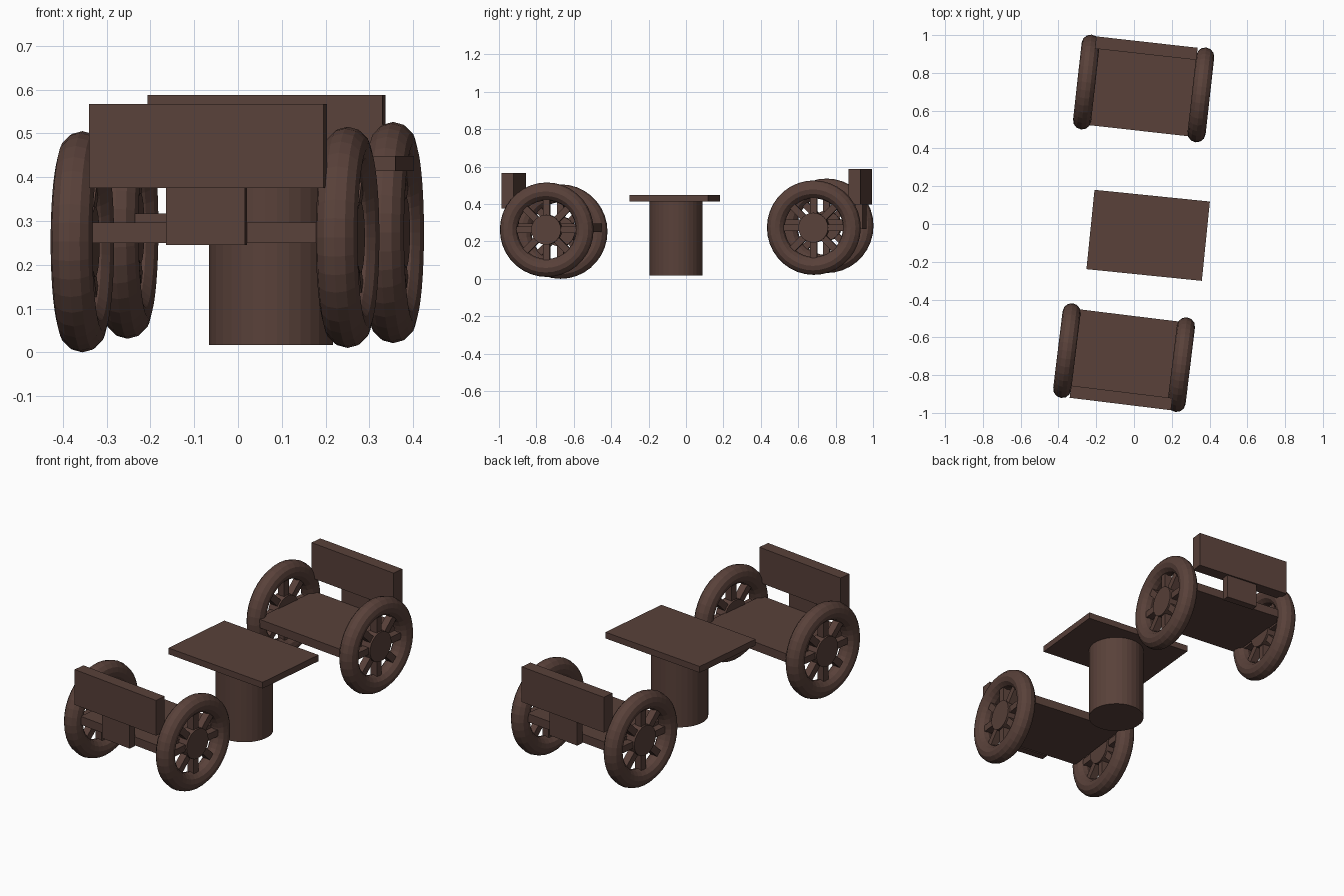
import bpy, bmesh, math
from mathutils import Matrix, Vector

if "Cube" in bpy.data.objects:
    bpy.data.objects.remove(bpy.data.objects["Cube"])

brown = bpy.data.materials.new("dark brown")
brown.diffuse_color = (0.100, 0.053, 0.042, 1)
brown.use_nodes = True
brown.node_tree.nodes["Principled BSDF"].inputs["Base Color"].default_value = brown.diffuse_color


def finish(bm, name, frame):
    """Turn a bmesh into a named object placed in a group frame."""
    me = bpy.data.meshes.new(name)
    bm.to_mesh(me)
    bm.free()
    me.materials.append(brown)
    ob = bpy.data.objects.new(name, me)
    ob.matrix_world = frame
    bpy.context.collection.objects.link(ob)
    return ob


def add_box(bm, lo, hi, m=Matrix()):
    lo, hi = Vector(lo), Vector(hi)
    t = Matrix.Translation((lo + hi) / 2) @ Matrix.Diagonal((*(hi - lo), 1))
    bmesh.ops.create_cube(bm, size=1, matrix=m @ t)


def box(name, lo, hi, frame):
    bm = bmesh.new()
    add_box(bm, lo, hi)
    finish(bm, name, frame)


def add_cylinder(bm, r, depth, sides, m):
    bmesh.ops.create_cone(bm, cap_ends=True, segments=sides, radius1=r,
                          radius2=r, depth=depth, matrix=m)


def wheel(name, x, z, frame):
    place = frame @ Matrix.Translation((x, 0, z)) @ Matrix.Rotation(math.pi / 2, 4, 'Y')
    # round tyre: a ring swept around the axle
    bm = bmesh.new()
    R, r, n, k = 0.2045, 0.048, 36, 12
    rings = []
    for i in range(n):
        a = 2 * math.pi * i / n
        ring = []
        for j in range(k):
            b = 2 * math.pi * j / k
            d = R + r * math.cos(b)
            ring.append(bm.verts.new((d * math.cos(a), d * math.sin(a), r * math.sin(b))))
        rings.append(ring)
    for i in range(n):
        p, q = rings[i], rings[(i + 1) % n]
        for j in range(k):
            l = (j + 1) % k
            bm.faces.new((p[j], q[j], q[l], p[l]))
    finish(bm, name + "_tyre", place)
    # hub disc
    bm = bmesh.new()
    add_cylinder(bm, 0.08, 0.06, 24, Matrix())
    finish(bm, name + "_hub", place)
    # eight square spokes
    bm = bmesh.new()
    for i in range(8):
        add_box(bm, (0.05, -0.018, -0.02), (0.19, 0.018, 0.02),
                Matrix.Rotation(i * math.pi / 4, 4, 'Z'))
    finish(bm, name + "_spokes", place)


def chair(name, x, y, z, turn):
    frame = Matrix.Translation((x, y, z)) @ Matrix.Rotation(math.radians(turn), 4, 'Z')
    box(name + "_seat", (-0.262, -0.20, 0.25), (0.28, 0.225, 0.296), frame)
    box(name + "_backrest", (-0.26, -0.246, 0.375), (0.28, -0.181, 0.567), frame)
    box(name + "_back_post", (-0.084, -0.238, 0.245), (0.098, -0.198, 0.378), frame)
    wheel(name + "_left_wheel", -0.305, 0.2525, frame)
    wheel(name + "_right_wheel", 0.305, 0.2625, frame)


# two wheeled chairs facing each other
chair("front_chair", -0.0525, -0.7075, 0, -7)
chair("rear_chair", 0.051, 0.7175, 0.021, 180 - 6.4)

# table between them
table = Matrix.Translation((0.075, -0.06, 0)) @ Matrix.Rotation(math.radians(-5.8), 4, 'Z')
box("table_top", (-0.307, -0.211, 0.414), (0.307, 0.211, 0.448), table)
bm = bmesh.new()
add_cylinder(bm, 0.142, 0.399, 32, Matrix.Translation((0, 0.007, 0.2165)))
finish(bm, "table_pedestal", table)
